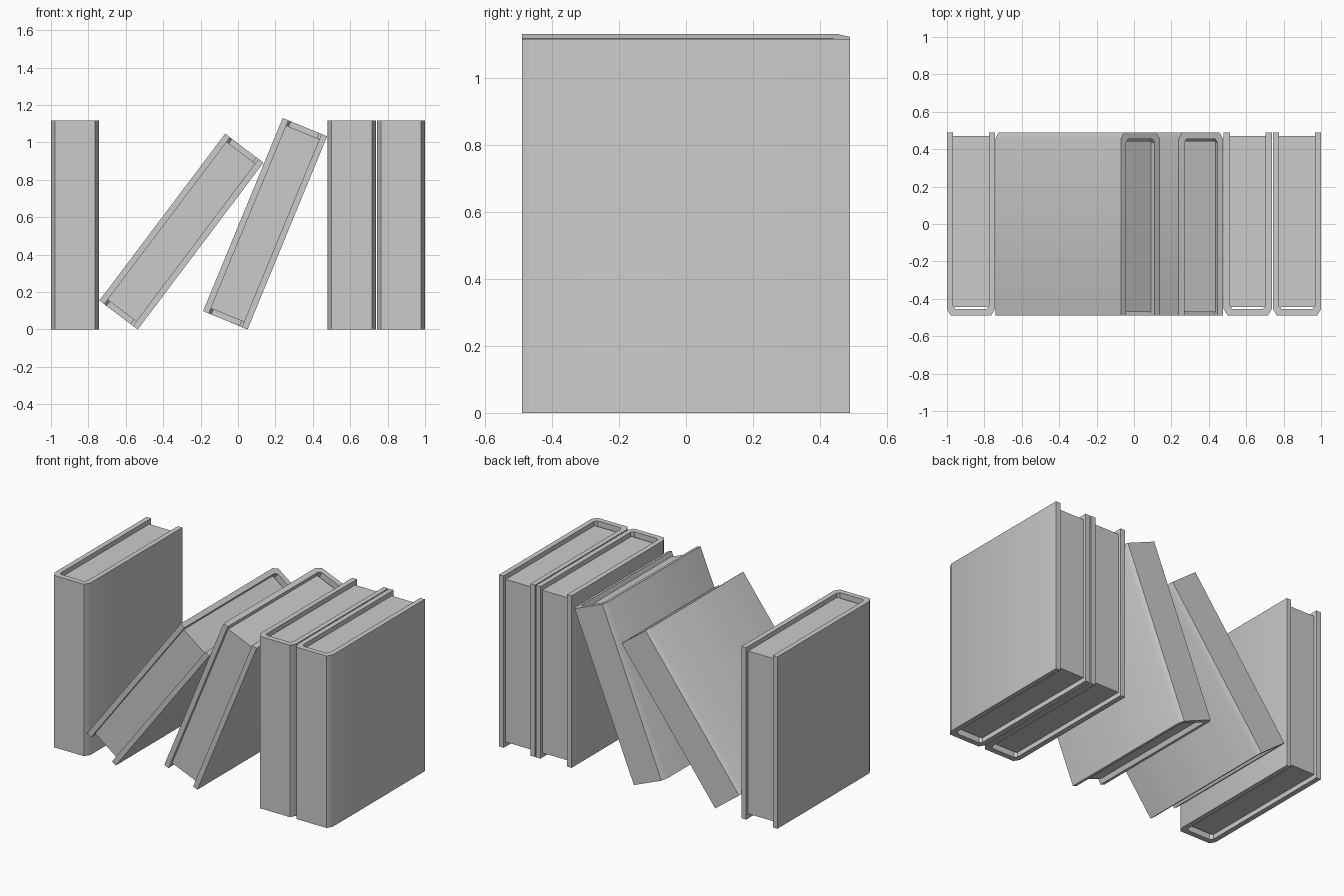
import bpy, bmesh
from math import radians, sin, cos
from mathutils import Matrix

if "Cube" in bpy.data.objects:
    bpy.data.objects.remove(bpy.data.objects["Cube"])

W, D, H = 0.257, 0.98, 1.117      # book thickness, depth, height
T = 0.033                         # cover board thickness


def prism(name, profile, height, matrix):
    """Extrude an xy profile upward, centred on z, and place it."""
    bm = bmesh.new()
    face = bm.faces.new([bm.verts.new((x, y, -height / 2)) for x, y in profile])
    top = bmesh.ops.extrude_face_region(bm, geom=[face])["geom"]
    verts = [v for v in top if isinstance(v, bmesh.types.BMVert)]
    bmesh.ops.translate(bm, verts=verts, vec=(0, 0, height))
    bmesh.ops.recalc_face_normals(bm, faces=bm.faces)
    mesh = bpy.data.meshes.new(name)
    bm.to_mesh(mesh)
    bm.free()
    obj = bpy.data.objects.new(name, mesh)
    obj.matrix_world = matrix
    bpy.context.collection.objects.link(obj)
    return obj


def mirrored(half):
    """Complete a right-hand half profile with its mirror image."""
    return half + [(-x, y) for x, y in reversed(half)]


def book(index, x, tilt=0, spine_back=False):
    t = radians(tilt)
    z = (H * cos(t) + W * sin(t)) / 2
    m = Matrix.Translation((x, 0, z)) @ Matrix.Rotation(t, 4, 'Y')
    if spine_back:
        m = m @ Matrix.Rotation(radians(180), 4, 'Z')
    w, d = W / 2, D / 2
    # cover: U-shaped boards and spine with chamfered corners
    half = [(w - T - 0.014, -d + 0.035), (w - T, -d + 0.053), (w - T, d), (w, d),
            (w, -d + 0.035), (w - 0.021, -d)]
    cover = prism(f"book_cover_{index}", mirrored(half), H, m)
    bpy.ops.object.select_all(action='DESELECT')
    cover.select_set(True)
    bpy.context.view_layer.objects.active = cover
    bpy.ops.object.shade_smooth_by_angle(angle=radians(35))
    # page block, recessed at top, bottom and fore-edge
    pages = [(w - T, -d + 0.046), (w - T, d - 0.02)]
    prism(f"book_pages_{index}", mirrored(pages), H - 0.06, m)


# upright books
for i, x in enumerate((-0.8715, 0.608, 0.8715), 1):
    book(i, x)
# leaning books, spines to the back
book(4, -0.3025, 37, True)
book(5, 0.145, 22.4, True)
